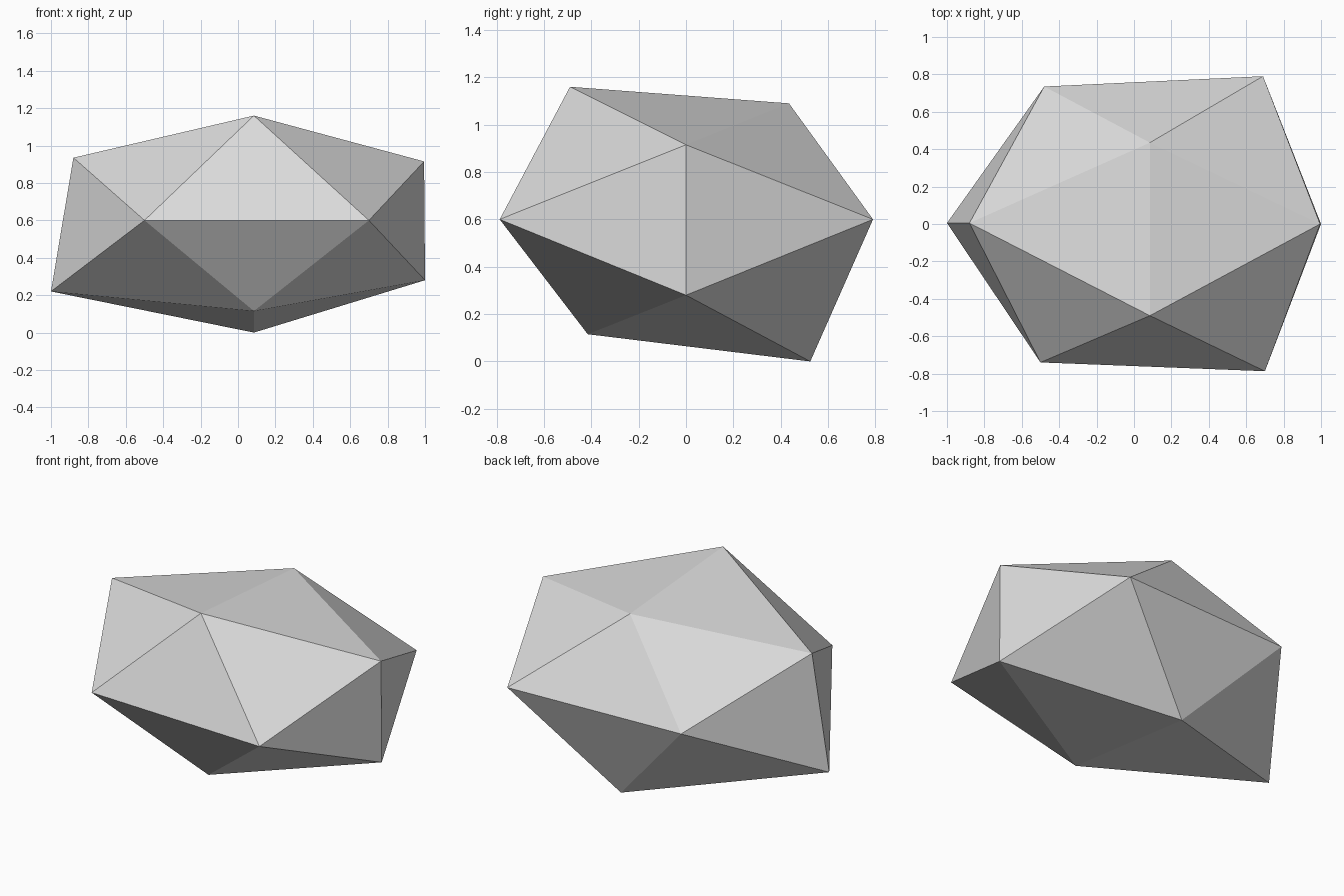
import bpy
import bmesh

if "Cube" in bpy.data.objects:
    bpy.data.objects.remove(bpy.data.objects["Cube"])

# Stone colour
stone = bpy.data.materials.new("light grey")
stone.diffuse_color = (0.7, 0.7, 0.7, 1.0)
stone.use_nodes = True
stone.node_tree.nodes["Principled BSDF"].inputs["Base Color"].default_value = stone.diffuse_color

# Uneven icosahedron: three crossing four-cornered frames
lengthwise = [(0.085, -0.49, 1.16), (0.085, 0.435, 1.09),
              (0.085, 0.525, 0.0), (0.085, -0.415, 0.115)]
crosswise = [(-0.88, 0.005, 0.935), (0.995, 0.0, 0.915),
             (1.0, 0.0, 0.28), (-1.0, 0.005, 0.22)]
level = [(-0.5, -0.74, 0.6), (0.7, -0.787, 0.6),
         (0.69, 0.79, 0.6), (-0.48, 0.735, 0.6)]

# Skin the corners with twenty flat triangles
bm = bmesh.new()
for corner in lengthwise + crosswise + level:
    bm.verts.new(corner)
bmesh.ops.convex_hull(bm, input=bm.verts[:])
bmesh.ops.recalc_face_normals(bm, faces=bm.faces[:])

mesh = bpy.data.meshes.new("faceted_rock")
bm.to_mesh(mesh)
bm.free()
mesh.materials.append(stone)

rock = bpy.data.objects.new("faceted_rock", mesh)
bpy.context.collection.objects.link(rock)
